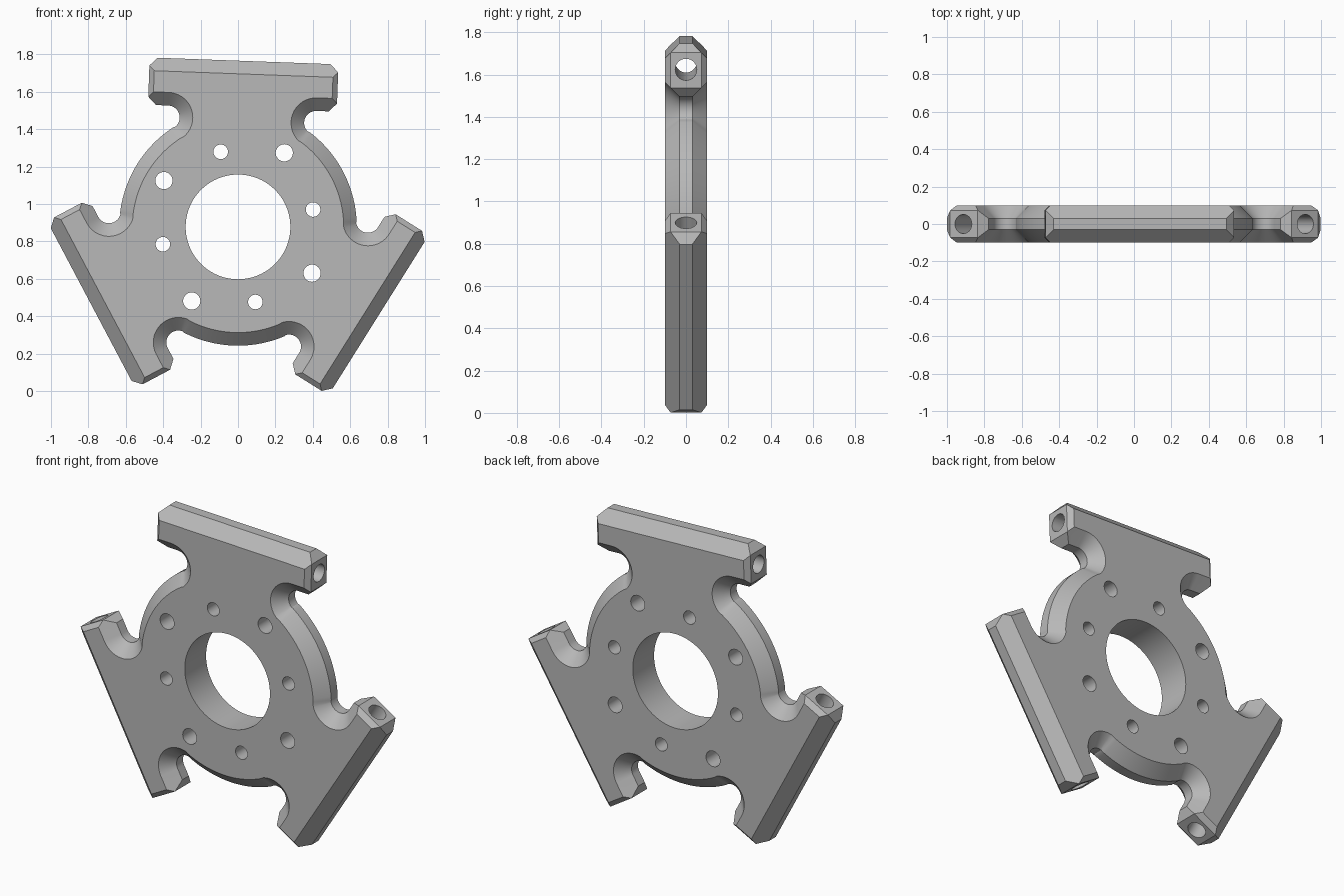
import bpy, bmesh
from math import sin, cos, atan2, hypot, radians, pi
from mathutils import Matrix, Vector

if "Cube" in bpy.data.objects:
    bpy.data.objects.remove(bpy.data.objects["Cube"])

HUB = Vector((0, 0, 0.878))          # centre of the hub
TILT = radians(87.9)                 # direction of the first arm
RING, NOTCH = 0.635, Vector((0.397, 0.571))
NOTCH_R, TIP, END, CUT = 0.064, 0.888, 0.505, 0.043
ARMS = [TILT + k * 2 * pi / 3 for k in range(3)]

grey = bpy.data.materials.new("plain_grey")
grey.use_nodes = True
grey.diffuse_color = (0.48, 0.48, 0.48, 1)
grey.node_tree.nodes["Principled BSDF"].inputs["Base Color"].default_value = grey.diffuse_color


def arc(cx, cy, r, a0, a1, n):
    return [(cx + r * cos(a0 + (a1 - a0) * i / n), cy + r * sin(a0 + (a1 - a0) * i / n))
            for i in range(n + 1)]


def half_arm(inset):
    """Right half of one arm: hub arc, round notch, bar end with clipped corners."""
    a = atan2(NOTCH.x, NOTCH.y)
    pts = arc(0, 0, RING - inset, radians(30), pi / 2 - a, 14)
    pts += arc(NOTCH.x, NOTCH.y, NOTCH_R + inset, 1.5 * pi - a, pi / 2, 20)[1:]
    c = max(0, CUT - inset)
    e = END - max(0, inset - CUT)
    low, top = NOTCH.y + NOTCH_R + inset, TIP - inset
    return pts + [(e - c, low), (e, low + c), (e, top - c), (e - c, top)]


def outline(inset):
    half = half_arm(inset)
    arm = half + [(-t, r) for t, r in reversed(half)][:-1]
    return [(t * sin(a) + r * cos(a), r * sin(a) - t * cos(a)) for a in ARMS for t, r in arm]


def make_object(name, bm):
    mesh = bpy.data.meshes.new(name)
    bm.to_mesh(mesh)
    bm.free()
    obj = bpy.data.objects.new(name, mesh)
    bpy.context.collection.objects.link(obj)
    mesh.materials.append(grey)
    return obj


# Plate: stacked outlines that shrink towards both faces to form the bevel
bm = bmesh.new()
levels = [(-0.1, 0.07), (-0.03 - CUT, CUT), (-0.03, 0), (0.03, 0), (0.03 + CUT, CUT), (0.1, 0.07)]
loops = [[bm.verts.new(HUB + Vector((x, y, z))) for x, z in outline(d)] for y, d in levels]
for lower, upper in zip(loops, loops[1:]):
    n = len(lower)
    for i in range(n):
        j = (i + 1) % n
        bm.faces.new((lower[i], lower[j], upper[j], upper[i]))
bm.faces.new(loops[0])
bm.faces.new(loops[-1])
bmesh.ops.remove_doubles(bm, verts=bm.verts, dist=0.0005)
bmesh.ops.recalc_face_normals(bm, faces=bm.faces)
plate = make_object("three_arm_plate", bm)

# Cutters: centre bore, two bolt circles, and a bore along each bar
bm = bmesh.new()


def drill(centre, direction, radius, length, sides):
    turn = Vector(direction).to_track_quat('Z', 'Y').to_matrix().to_4x4()
    bmesh.ops.create_cone(bm, cap_ends=True, segments=sides, radius1=radius, radius2=radius,
                          depth=length, matrix=Matrix.Translation(centre) @ turn)


drill(HUB, (0, 1, 0), 0.28, 0.5, 80)
for k in range(4):
    for angle, dist, radius in ((58, 0.467, 0.046), (13, 0.412, 0.039)):
        a = radians(angle) + k * pi / 2
        drill(HUB + Vector((cos(a), 0, sin(a))) * dist, (0, 1, 0), radius, 0.5, 32)
for a in ARMS:
    drill(HUB + Vector((cos(a), 0, sin(a))) * 0.765, (sin(a), 0, -cos(a)), 0.051, 1.3, 32)
cutter = make_object("hole_cutter", bm)
cutter.hide_render = True

bpy.ops.object.select_all(action='DESELECT')
bpy.context.view_layer.objects.active = plate
plate.select_set(True)
mod = plate.modifiers.new("holes", 'BOOLEAN')
mod.operation = 'DIFFERENCE'
mod.solver = 'EXACT'
mod.object = cutter
bpy.ops.object.modifier_apply(modifier=mod.name)
bpy.data.objects.remove(cutter)

bpy.ops.object.shade_smooth_by_angle(angle=radians(25))
